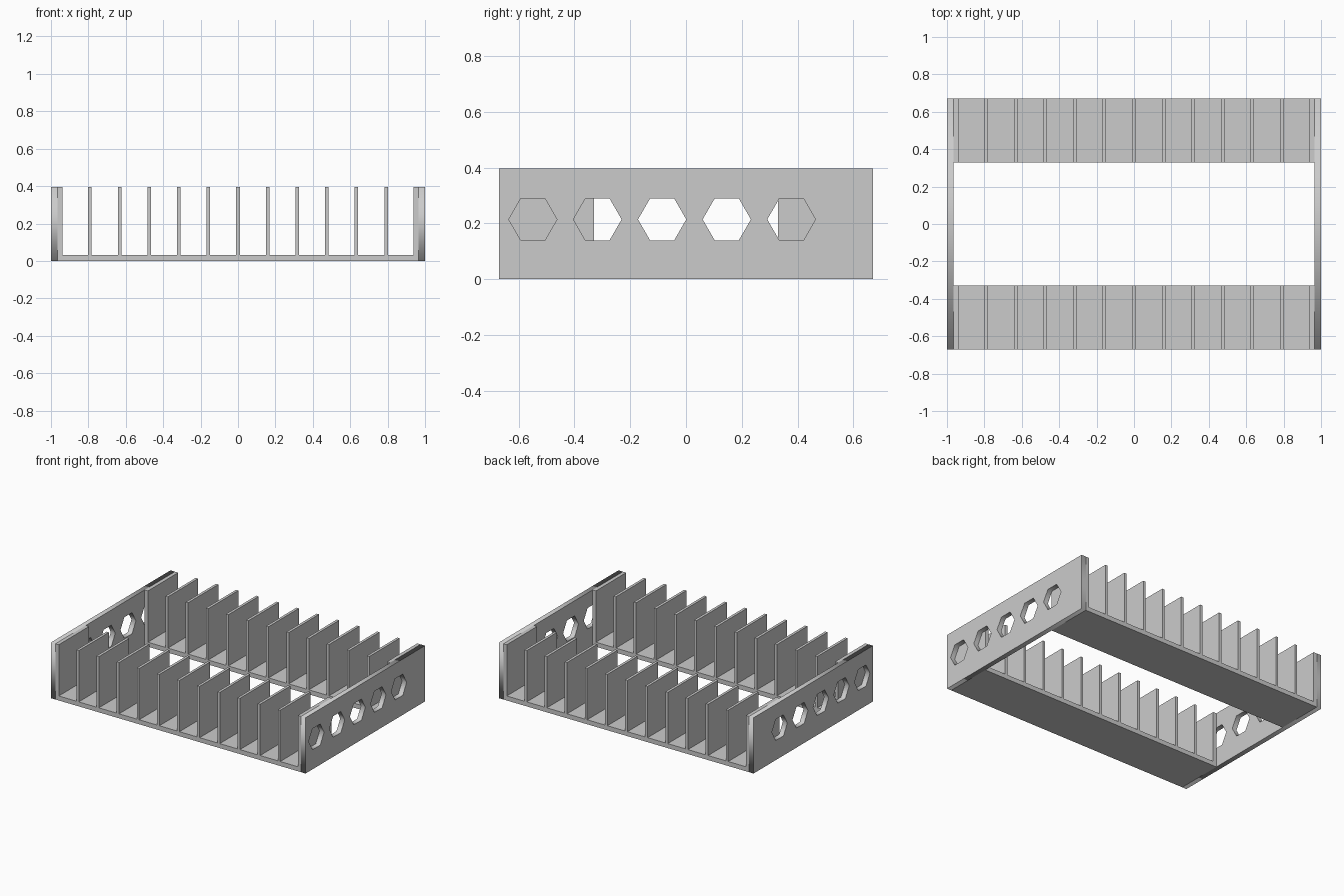
import bpy, math

if "Cube" in bpy.data.objects:
    bpy.data.objects.remove(bpy.data.objects["Cube"])

HALF_Y, INNER_Y, HEIGHT = 0.67, 0.33, 0.396
BASE_T, WALL_T, PAD_X = 0.032, 0.035, 0.939
FIN_T, FIN_PITCH = 0.019, 0.1583

grey = bpy.data.materials.new("plain grey")
grey.diffuse_color = (0.6, 0.6, 0.6, 1)
grey.use_nodes = True
grey.node_tree.nodes["Principled BSDF"].inputs["Base Color"].default_value = grey.diffuse_color


def box(name, x0, x1, y0, y1, z0, z1):
    bpy.ops.mesh.primitive_cube_add(
        size=1, location=((x0 + x1) / 2, (y0 + y1) / 2, (z0 + z1) / 2))
    ob = bpy.context.object
    ob.name = name
    ob.scale = (x1 - x0, y1 - y0, z1 - z0)
    bpy.ops.object.transform_apply(location=False, rotation=False, scale=True)
    ob.data.materials.append(grey)
    return ob


def perforated_wall(name, x):
    """Upright plate with a row of hexagonal holes, drawn as a filled outline."""
    curve = bpy.data.curves.new(name, 'CURVE')
    curve.dimensions = '2D'
    curve.fill_mode = 'BOTH'
    curve.extrude = WALL_T / 2
    outlines = [[(-HALF_Y, 0), (HALF_Y, 0), (HALF_Y, HEIGHT), (-HALF_Y, HEIGHT)]]
    for i in range(5):
        cy = -0.549 + 0.2317 * i
        outlines.append([(cy + 0.0865 * math.cos(k * math.pi / 3),
                          0.214 + 0.0865 * math.sin(k * math.pi / 3))
                         for k in range(6)])
    for pts in outlines:
        spline = curve.splines.new('POLY')
        spline.points.add(len(pts) - 1)
        for p, (u, v) in zip(spline.points, pts):
            p.co = (u, v, 0, 1)
        spline.use_cyclic_u = True
    ob = bpy.data.objects.new(name, curve)
    bpy.context.collection.objects.link(ob)
    ob.location.x = x
    ob.rotation_euler = (math.pi / 2, 0, math.pi / 2)
    curve.materials.append(grey)
    bpy.ops.object.select_all(action='DESELECT')
    ob.select_set(True)
    bpy.context.view_layer.objects.active = ob
    bpy.ops.object.convert(target='MESH')


# End walls
perforated_wall("left_wall", -1 + WALL_T / 2)
perforated_wall("right_wall", 1 - WALL_T / 2)

# Front and back rails with their end pads and divider fins
inner_x = 1 - WALL_T
for side, y0, y1 in (("front", -HALF_Y, -INNER_Y), ("back", INNER_Y, HALF_Y)):
    box(side + "_rail", -inner_x, inner_x, y0, y1, 0, BASE_T)
    box(side + "_left_pad", -inner_x, -PAD_X, y0, y1, BASE_T, HEIGHT)
    box(side + "_right_pad", PAD_X, inner_x, y0, y1, BASE_T, HEIGHT)
    for i in range(-5, 6):
        x = i * FIN_PITCH
        box(f"{side}_fin_{i + 6}", x - FIN_T / 2, x + FIN_T / 2,
            y0, y1, BASE_T, HEIGHT)
